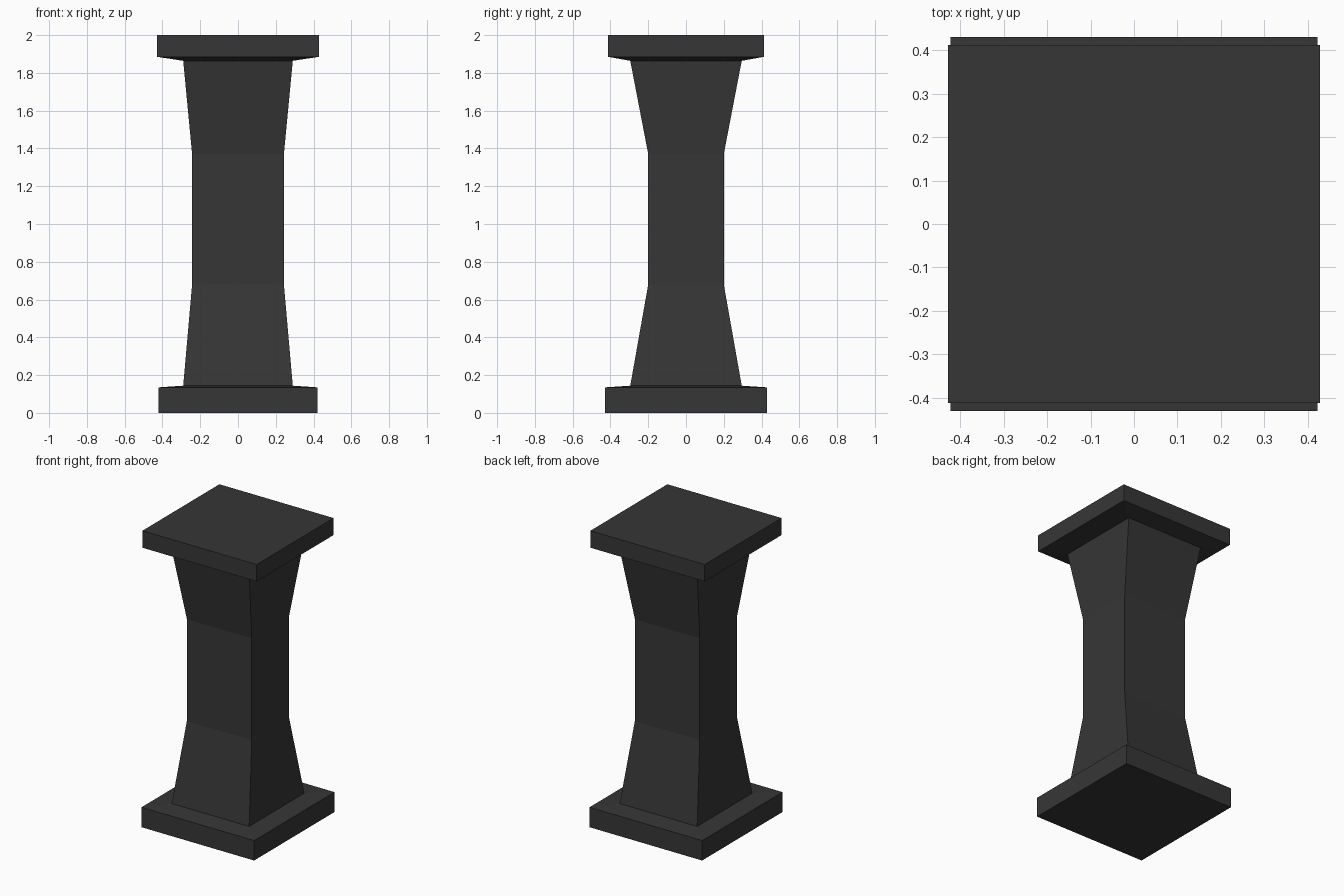
import bpy, bmesh

if "Cube" in bpy.data.objects:
    bpy.data.objects.remove(bpy.data.objects["Cube"])

stone = bpy.data.materials.new("dark stone")
stone.diffuse_color = (0.037, 0.037, 0.037, 1)
stone.use_nodes = True
stone.node_tree.nodes["Principled BSDF"].inputs["Base Color"].default_value = stone.diffuse_color

# Rectangular sections up the pedestal: half width x, half depth y, height z
sections = [
    (0.422, 0.43, 0.0), (0.422, 0.43, 0.135),     # base plinth
    (0.29, 0.295, 0.144),                         # foot of the shaft
    (0.243, 0.20, 0.68), (0.243, 0.20, 1.37),     # narrow waist
    (0.29, 0.295, 1.864),                         # flared head of the shaft
    (0.428, 0.412, 1.885), (0.428, 0.412, 2.0),   # cap slab
]

# Loft the sections into one closed body
bm = bmesh.new()
rings = [[bm.verts.new((sx * x, sy * y, z))
          for sx, sy in ((-1, -1), (1, -1), (1, 1), (-1, 1))]
         for x, y, z in sections]
for low, high in zip(rings, rings[1:]):
    for i in range(4):
        j = (i + 1) % 4
        bm.faces.new((low[i], low[j], high[j], high[i]))
bm.faces.new(rings[0][::-1])
bm.faces.new(rings[-1])
bmesh.ops.recalc_face_normals(bm, faces=bm.faces[:])

mesh = bpy.data.meshes.new("pedestal")
bm.to_mesh(mesh)
bm.free()
mesh.materials.append(stone)
bpy.context.collection.objects.link(bpy.data.objects.new("pedestal", mesh))
